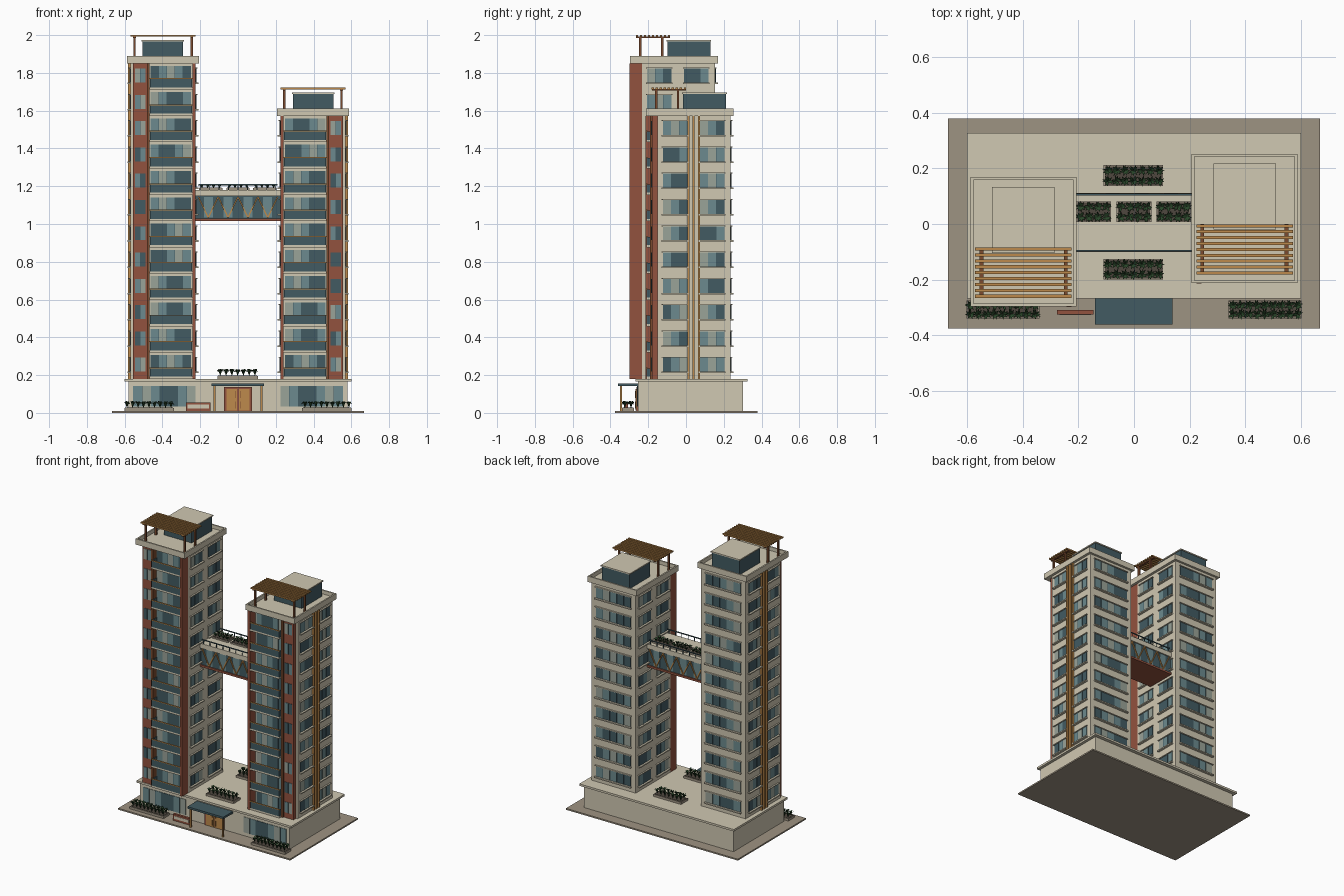
import bpy, bmesh, math, random
from mathutils import Vector

random.seed(4)
cube = bpy.data.objects.get("Cube")
if cube:
    bpy.data.objects.remove(cube, do_unlink=True)


def srgb(v):
    v /= 255
    return v / 12.92 if v <= 0.04045 else ((v + 0.055) / 1.055) ** 2.4


MATS = {}
for name, rgb in {
    "cream": (208, 200, 178), "stone": (158, 147, 130), "brick": (146, 82, 62),
    "dark_glass": (66, 91, 98), "mid_glass": (108, 138, 142), "pale_glass": (154, 163, 152),
    "wood": (190, 138, 76), "bronze": (122, 74, 46), "leaf": (42, 72, 42),
    "soil": (78, 71, 62),
}.items():
    m = bpy.data.materials.new(name)
    color = [srgb(c) for c in rgb] + [1]
    m.diffuse_color = color
    m.use_nodes = True
    bsdf = next(n for n in m.node_tree.nodes if n.type == "BSDF_PRINCIPLED")
    bsdf.inputs["Base Color"].default_value = color
    MATS[name] = m

PARTS = {}


def part_mesh(part, mat):
    """Return the part's bmesh and the slot of the wanted material."""
    bm, slots = PARTS.setdefault(part, (bmesh.new(), []))
    if mat not in slots:
        slots.append(mat)
    return bm, slots.index(mat)


def box(part, mat, x, y, z):
    bm, slot = part_mesh(part, mat)
    (x0, x1), (y0, y1), (z0, z1) = sorted(x), sorted(y), sorted(z)
    verts = bmesh.ops.create_cube(bm, size=1)["verts"]
    for v in verts:
        v.co = (x1 if v.co.x > 0 else x0, y1 if v.co.y > 0 else y0, z1 if v.co.z > 0 else z0)
    for f in {f for v in verts for f in v.link_faces}:
        f.material_index = slot


def beam(part, mat, a, b, width):
    """Square bar between two points."""
    bm, slot = part_mesh(part, mat)
    a, b = Vector(a), Vector(b)
    verts = bmesh.ops.create_cube(bm, size=1)["verts"]
    rot = (b - a).to_track_quat("Z", "Y")
    for v in verts:
        v.co = rot @ Vector((v.co.x * width, v.co.y * width, v.co.z * (b - a).length)) + (a + b) / 2
    for f in {f for v in verts for f in v.link_faces}:
        f.material_index = slot


def on_wall(part, mat, axis, pos, out, u, z, depth):
    """Box standing proud of a wall that faces along one axis."""
    d = (pos - out * 0.002, pos + out * depth)
    box(part, mat, *((d, u) if axis == "x" else (u, d)), z)


GLASS = ("dark_glass", "mid_glass", "pale_glass", "mid_glass", "dark_glass")


def window(part, axis, pos, out, u, z, panes, sill=True):
    """Row of tinted panes with slim mullions and a sill."""
    u0, u1 = sorted(u)
    step = (u1 - u0) / panes
    shift = random.randrange(5)
    for i in range(panes):
        a = u0 + i * step
        on_wall(part, GLASS[(i + shift) % 5], axis, pos, out, (a, a + step), z, 0.003)
        if i:
            on_wall(part, "dark_glass", axis, pos, out, (a - 0.001, a + 0.001), z, 0.005)
    if sill:
        on_wall(part, "cream", axis, pos, out, (u0 - 0.006, u1 + 0.006), (z[0] - 0.008, z[0]), 0.016)
        on_wall(part, "cream", axis, pos, out, (u0 - 0.006, u1 + 0.006), (z[1], z[1] + 0.005), 0.01)


def planter(part, x, y, z, rows=2, tall=0.036, box_height=0.016):
    """Trough with a bed of arching leaf tufts."""
    top = z + box_height
    box(part, "stone", x, y, (z, top))
    box(part, "soil", (x[0] + 0.004, x[1] - 0.004), (y[0] + 0.004, y[1] - 0.004), (top, top + 0.002))
    bm, slot = part_mesh(part + "_plants", "leaf")
    count = max(4, round((x[1] - x[0]) / 0.03))
    for r in range(rows):
        for i in range(count):
            root = Vector((x[0] + (i + 0.5) * (x[1] - x[0]) / count,
                           y[0] + (r + 0.5) * (y[1] - y[0]) / rows, top))
            for k in range(9):
                t = k * math.tau / 9 + random.uniform(-0.3, 0.3)
                way = Vector((math.cos(t), math.sin(t), 0))
                side = Vector((-way.y, way.x, 0)) * 0.004
                mid = root + way * 0.009 + Vector((0, 0, tall * random.uniform(0.7, 1)))
                tip = root + way * 0.02 + Vector((0, 0, tall * random.uniform(0.5, 0.95)))
                vs = [bm.verts.new(p) for p in (root, mid + side, tip, mid - side)]
                bm.faces.new(vs).material_index = slot


FLOOR = 0.1392
BASE = 0.18


def tower(side, s, cy, floors):
    """Tower whose outer flank points toward s on the x axis."""
    n = side + "_tower"
    top = BASE + floors * FLOOR

    def X(a, b):
        return sorted((s * a, s * b))

    front, back = cy - 0.17, cy + 0.216
    box(n + "_body", "cream", X(0.225, 0.569), (front, back), (BASE, top))
    box(n + "_brick_fin", "brick", X(0.225, 0.242), (cy - 0.2345, front), (BASE, top))
    box(n + "_brick_bay", "brick", X(0.482, 0.557), (cy - 0.2, front), (BASE, top))
    box(n + "_divider", "bronze", X(0.468, 0.482), (cy - 0.21, front), (BASE, top))

    for i in range(floors):
        z = BASE + i * FLOOR
        wz = (z + 0.038, z + 0.112)
        # Flank, rear and bay windows
        for pos, out in ((s * 0.569, s), (s * 0.225, -s)):
            for u in ((cy - 0.143, cy - 0.013), (cy + 0.053, cy + 0.183)):
                window(n + "_flank_windows", "x", pos, out, u, wz, 3)
        window(n + "_rear_windows", "y", back, 1, X(0.262, 0.532), wz, 5)
        window(n + "_bay_windows", "y", cy - 0.2, -1, X(0.49, 0.546), wz, 2, False)
        # Balcony with glazed wall, slab, glass guard and handrail
        window(n + "_balcony_doors", "y", front, -1, X(0.25, 0.462), (z + 0.014, z + 0.126), 5, False)
        b = n + "_balconies"
        y0 = cy - 0.23
        box(b, "cream", X(0.242, 0.468), (y0, front), (z, z + 0.012))
        box(b, "dark_glass", X(0.243, 0.467), (y0, y0 + 0.004), (z + 0.012, z + 0.056))
        box(b, "dark_glass", X(0.463, 0.467), (y0, front), (z + 0.012, z + 0.056))
        box(b, "wood", X(0.242, 0.469), (y0 - 0.002, y0 + 0.006), (z + 0.056, z + 0.061))

    # Vertical timber fins on the outer flank
    for y in (-0.012, 0.015, 0.043):
        box(n + "_flank_fins", "wood", X(0.567, 0.583), (cy + y, cy + y + 0.011), (BASE, top))

    # Roof deck and parapet ring
    p = n + "_parapet"
    ya, yb, rim = cy - 0.232, cy + 0.232, top + 0.04
    box(p, "cream", X(0.207, 0.587), (ya, yb), (top, top + 0.014))
    for x in ((0.207, 0.217), (0.577, 0.587)):
        box(p, "cream", X(*x), (ya, yb), (top, rim))
    for y in ((ya, ya + 0.01), (yb - 0.01, yb)):
        box(p, "cream", X(0.217, 0.577), y, (top, rim))

    # Glazed roof room
    box(n + "_roof_room", "dark_glass", X(0.29, 0.505), (cy - 0.035, cy + 0.192), (top, top + 0.116))
    box(n + "_roof_room_cap", "cream", X(0.285, 0.51), (cy - 0.04, cy + 0.197), (top + 0.116, top + 0.124))

    # Pergola
    g = n + "_pergola"
    peak = top + 0.15
    for u in (0.245, 0.548):
        for y in (-0.178, -0.062):
            box(g, "bronze", X(u - 0.006, u + 0.006), (cy + y - 0.006, cy + y + 0.006), (top + 0.014, peak - 0.014))
        box(g, "bronze", X(u - 0.007, u + 0.007), (cy - 0.2, cy - 0.02), (peak - 0.016, peak - 0.007))
    for i in range(9):
        y = cy - 0.196 + i * 0.0212
        box(g, "wood", X(0.224, 0.57), (y - 0.0055, y + 0.0055), (peak - 0.009, peak))


tower("right", -1, -0.0635, 12)
tower("left", 1, 0.02, 10)

# Ground slab and podium
box("ground_slab", "stone", (-0.667, 0.667), (-0.376, 0.378), (0, 0.01))
box("podium", "cream", (-0.58, 0.58), (-0.255, 0.302), (0.01, 0.166))
box("podium_roof", "cream", (-0.6, 0.6), (-0.267, 0.326), (0.166, BASE))
for s in (-1, 1):
    window("shop_windows", "y", -0.255, -1, (s * 0.225, s * 0.555), (0.035, 0.143), 7, False)
    planter("front_planter", sorted((s * 0.34, s * 0.602)), (-0.34, -0.275), 0.01)
    box("canopy_posts", "wood", (s * 0.125 - 0.005, s * 0.125 + 0.005), (-0.35, -0.34), (0.01, 0.142))

# Entrance: framed double door, canopy and low blank wall sign
box("door_frame", "brick", (-0.074, 0.074), (-0.263, -0.253), (0.01, 0.138))
for s in (-1, 1):
    box("door_leaves", "wood", (s * 0.004, s * 0.062), (-0.267, -0.26), (0.012, 0.126))
    for z in (0.024, 0.08):
        box("door_leaves", "bronze", (s * 0.012, s * 0.015), (-0.269, -0.266), (z, z + 0.036))
box("canopy", "dark_glass", (-0.14, 0.138), (-0.36, -0.255), (0.142, 0.156))
box("sign_wall", "brick", (-0.276, -0.146), (-0.325, -0.308), (0.01, 0.056))
box("sign_wall", "cream", (-0.268, -0.154), (-0.327, -0.324), (0.024, 0.044))

# Podium garden
for y in ((-0.2, -0.125), (0.136, 0.211)):
    planter("garden_planter", (-0.109, 0.105), y, BASE)

# Sky bridge with truss, deck, guard rails and planters
bx, by = (-0.226, 0.226), (-0.1, 0.11)
box("bridge_floor", "brick", bx, by, (1.016, 1.03))
box("bridge_glass", "dark_glass", bx, (by[0] + 0.008, by[1] - 0.008), (1.03, 1.148))
box("bridge_deck", "cream", bx, by, (1.147, 1.18))
for y, out in ((by[0], -1), (by[1], 1)):
    for i in (0, 2, 4, 6):
        x = -0.18 + i * 0.052
        on_wall("bridge_panes", "mid_glass", "y", y - out * 0.008, out, (x, x + 0.048), (1.034, 1.144), 0.002)
    for i in range(8):
        z = [1.034, 1.144]
        if i % 2 == 0:
            z.reverse()
        yy = y - out * 0.003
        beam("bridge_truss", "wood", (-0.21 + i * 0.0525, yy, z[0]), (-0.21 + (i + 1) * 0.0525, yy, z[1]), 0.007)
    yr = y - out * 0.004
    box("bridge_rail", "dark_glass", (-0.21, 0.21), (yr - 0.003, yr + 0.003), (1.205, 1.211))
    for i in range(9):
        x = -0.2 + i * 0.05
        box("bridge_rail", "dark_glass", (x - 0.002, x + 0.002), (yr - 0.002, yr + 0.002), (1.18, 1.206))
for x in (-0.145, 0, 0.142):
    planter("bridge_planter", (x - 0.062, x + 0.062), (0.007, 0.081), 1.18, tall=0.022, box_height=0.01)

# Turn every collected part into an object
for name, (bm, slots) in PARTS.items():
    mesh = bpy.data.meshes.new(name)
    bm.to_mesh(mesh)
    bm.free()
    for slot in slots:
        mesh.materials.append(MATS[slot])
    bpy.context.scene.collection.objects.link(bpy.data.objects.new(name, mesh))
